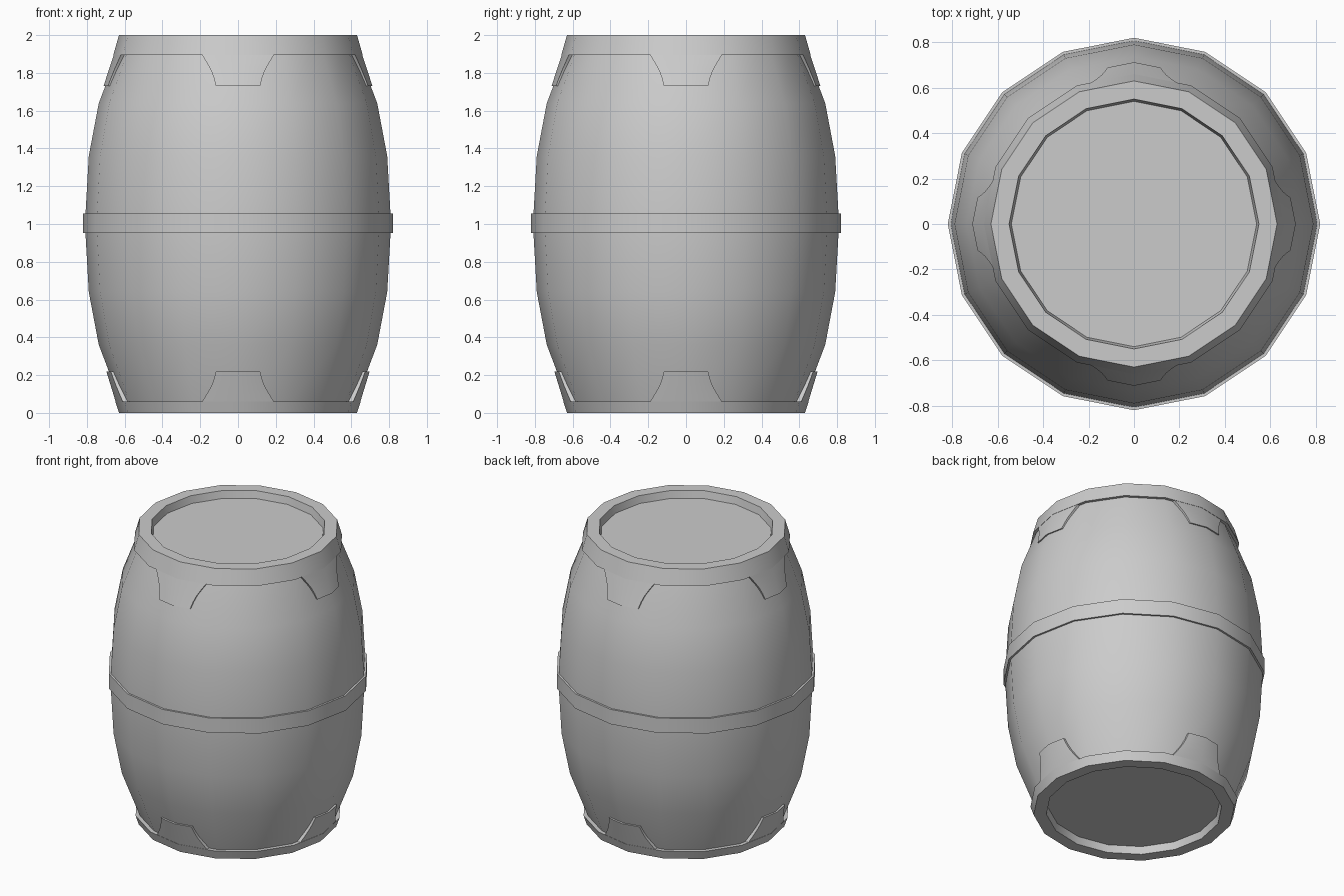
import bpy, bmesh
from math import sin, cos, tan, pi, radians

if "Cube" in bpy.data.objects:
    bpy.data.objects.remove(bpy.data.objects["Cube"])

SIDES = 16


def finish(name, bm):
    bmesh.ops.recalc_face_normals(bm, faces=bm.faces)
    me = bpy.data.meshes.new(name)
    bm.to_mesh(me)
    bm.free()
    ob = bpy.data.objects.new(name, me)
    bpy.context.collection.objects.link(ob)
    bpy.ops.object.select_all(action='DESELECT')
    ob.select_set(True)
    bpy.context.view_layer.objects.active = ob
    bpy.ops.object.shade_smooth_by_angle(angle=radians(30))
    return ob


def lathe(name, profile, closed):
    """Spin an (r, z) profile; open profiles get flat end caps."""
    bm = bmesh.new()
    rings = [[bm.verts.new((r * cos(2 * pi * i / SIDES), r * sin(2 * pi * i / SIDES), z))
              for i in range(SIDES)] for r, z in profile]
    pairs = list(zip(rings, rings[1:]))
    if closed:
        pairs.append((rings[-1], rings[0]))
    else:
        bm.faces.new(rings[0])
        bm.faces.new(rings[-1])
    for a, b in pairs:
        for i in range(SIDES):
            j = (i + 1) % SIDES
            bm.faces.new((a[i], a[j], b[j], b[i]))
    return finish(name, bm)


def tab(name, z0, r0, z1, r1, turn):
    """Flared tab bent around a barrel corner, running from hoop (z0) to tip (z1)."""
    widths = [0.19, 0.165, 0.142, 0.127, 0.117]
    bm = bmesh.new()
    layers = []
    for inset in (0.0, 0.04):
        rows = []
        for k, w in enumerate(widths):
            t = k / (len(widths) - 1)
            r, z = r0 + (r1 - r0) * t - inset, z0 + (z1 - z0) * t
            row = []
            for y in (-w, 0, w):
                x = r - abs(y) * tan(pi / SIDES)
                row.append(bm.verts.new((x * cos(turn) - y * sin(turn),
                                         x * sin(turn) + y * cos(turn), z)))
            rows.append(row)
        for a, b in zip(rows, rows[1:]):
            for i in range(2):
                bm.faces.new((a[i], a[i + 1], b[i + 1], b[i]))
        layers.append(rows)
    # side walls joining outer and inner layers
    loops = [[r[0] for r in L] + L[-1][1:] + [r[2] for r in L[-2::-1]] + [L[0][1]]
             for L in layers]
    n = len(loops[0])
    for i in range(n):
        j = (i + 1) % n
        bm.faces.new((loops[0][i], loops[0][j], loops[1][j], loops[1][i]))
    return finish(name, bm)


# Barrel body with recessed lid and base
half = [(0.54, 0.05), (0.55, 0), (0.60, 0), (0.737, 0.36), (0.79, 0.64), (0.807, 0.94)]
lathe("barrel_body", half + [(r, 2 - z) for r, z in reversed(half)], False)

# Hoops
lathe("middle_hoop", [(0.78, 0.953), (0.82, 0.953), (0.82, 1.055), (0.78, 1.055)], True)
lathe("bottom_hoop", [(0.60, 0), (0.63, 0), (0.65, 0.06), (0.61, 0.06)], True)
lathe("top_hoop", [(0.60, 2), (0.63, 2), (0.66, 1.895), (0.62, 1.895)], True)

# Four tabs on each end hoop
for q in range(4):
    tab(f"bottom_tab_{q}", 0.06, 0.648, 0.22, 0.697, q * pi / 2)
    tab(f"top_tab_{q}", 1.895, 0.658, 1.73, 0.712, q * pi / 2)
